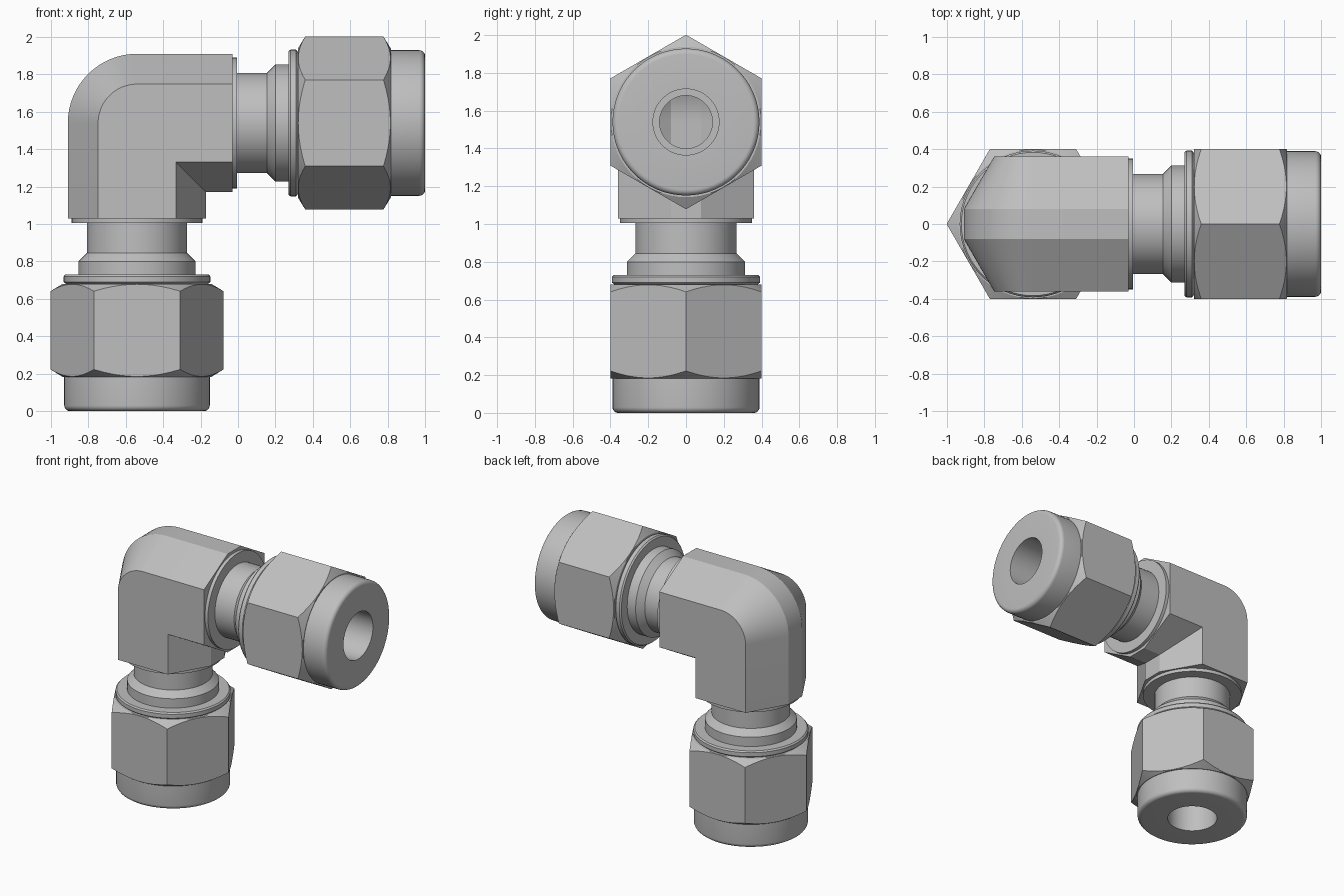
import bpy, bmesh, math

if "Cube" in bpy.data.objects:
    bpy.data.objects.remove(bpy.data.objects["Cube"])

CX, CZ = -0.54, 1.54      # corner where the two pipe axes meet
N = 60                    # segments round the axis
END = 0.51                # length of each elbow leg

steel = bpy.data.materials.new("steel grey")
steel.diffuse_color = (0.52, 0.52, 0.52, 1)
steel.use_nodes = True
steel.node_tree.nodes["Principled BSDF"].inputs["Base Color"].default_value = steel.diffuse_color


def horizontal(t, s, y):
    return (CX + t, y, CZ - s)


def vertical(t, s, y):
    return (CX + s, y, CZ - t)


def finish(name, bm, angle=28):
    bmesh.ops.remove_doubles(bm, verts=bm.verts, dist=1e-5)
    bmesh.ops.recalc_face_normals(bm, faces=bm.faces)
    me = bpy.data.meshes.new(name)
    bm.to_mesh(me)
    bm.free()
    ob = bpy.data.objects.new(name, me)
    bpy.context.collection.objects.link(ob)
    me.materials.append(steel)
    bpy.ops.object.select_all(action='DESELECT')
    ob.select_set(True)
    bpy.context.view_layer.objects.active = ob
    bpy.ops.object.shade_smooth_by_angle(angle=math.radians(angle))


def lathe(name, place, rings, angle=28):
    """Skin rings; each ring maps an angle to (distance along axis, radius)."""
    bm = bmesh.new()
    loops = []
    for ring in rings:
        loop = []
        for i in range(N):
            a = math.tau * i / N
            t, r = ring(a)
            loop.append(bm.verts.new(place(t, r * math.cos(a), r * math.sin(a))))
        loops.append(loop)
    for p, q in zip(loops, loops[1:]):
        for i in range(N):
            j = (i + 1) % N
            bm.faces.new((p[i], p[j], q[j], q[i]))
    finish(name, bm, angle)


def circle(t, r):
    return lambda a: (t, r)


def hex_edge(t, slope):
    """Hexagon outline cut by a conical chamfer that starts at distance t."""
    def ring(a):
        r = 0.4 / math.cos(a % (math.pi / 3) - math.pi / 6)
        return t + slope * (r - 0.4), r
    return ring


# Elbow body: hexagonal bar with trimmed ridges, round outside, mitred inside
section = [(-.208, -.36), (-.37, -.08), (-.37, .08), (-.208, .36),
           (.208, .36), (.37, .08), (.37, -.08), (.208, -.36)]
bm = bmesh.new()
paths = []
for s, y in section:
    pts = [horizontal(END, s, y)]
    if s < 0:
        for k in range(17):
            a = math.pi / 2 * k / 16
            pts.append((CX + s * math.sin(a), y, CZ - s * math.cos(a)))
    else:
        pts.append(horizontal(s, s, y))
    pts.append(vertical(END, s, y))
    paths.append([bm.verts.new(p) for p in pts])
for p, q in zip(paths, paths[1:] + paths[:1]):
    if len(p) == len(q):
        for i in range(len(p) - 1):
            bm.faces.new((p[i], p[i + 1], q[i + 1], q[i]))
    else:
        bm.faces.new(p + q[::-1])
# End faces with a round opening for the collar
for place, idx in ((horizontal, 0), (vertical, -1)):
    corner = [p[idx] for p in paths]
    hole = [bm.verts.new(place(END, .345 * math.cos(math.tau * i / N),
                               .345 * math.sin(math.tau * i / N))) for i in range(N)]
    edges = [bm.edges.new((hole[i], hole[i - 1])) for i in range(N)]
    for i in range(8):
        edges.append(bm.edges.get((corner[i], corner[i - 1])))
    bmesh.ops.triangle_fill(bm, edges=edges, use_beauty=True)
finish("elbow_body", bm)

# Two identical compression ends
for side, place in (("right", horizontal), ("lower", vertical)):
    # Collar, neck, shoulder and flange
    lathe(side + "_neck", place, [circle(*p) for p in (
        (.51, .35), (.535, .35), (.535, .268), (.695, .268), (.74, .313),
        (.81, .313), (.81, .383), (.82, .392), (.85, .392), (.86, .38))])
    # Hexagonal nut with chamfered corners
    lathe(side + "_nut", place, [
        circle(.86, .375), circle(.86, .398), hex_edge(.862, .6),
        hex_edge(1.355, -.6), circle(1.357, .398), circle(1.357, .38)], 20)
    # Rounded end cap and tube opening
    rim = [(1.51 + .03 * math.sin(a), .359 + .03 * math.cos(a))
           for a in (math.pi / 2 * k / 6 for k in range(7))]
    lathe(side + "_cap", place, [circle(*p) for p in (
        [(1.355, .389)] + rim + [(1.54, .175), (1.2, .175), (1.2, .14)])])
